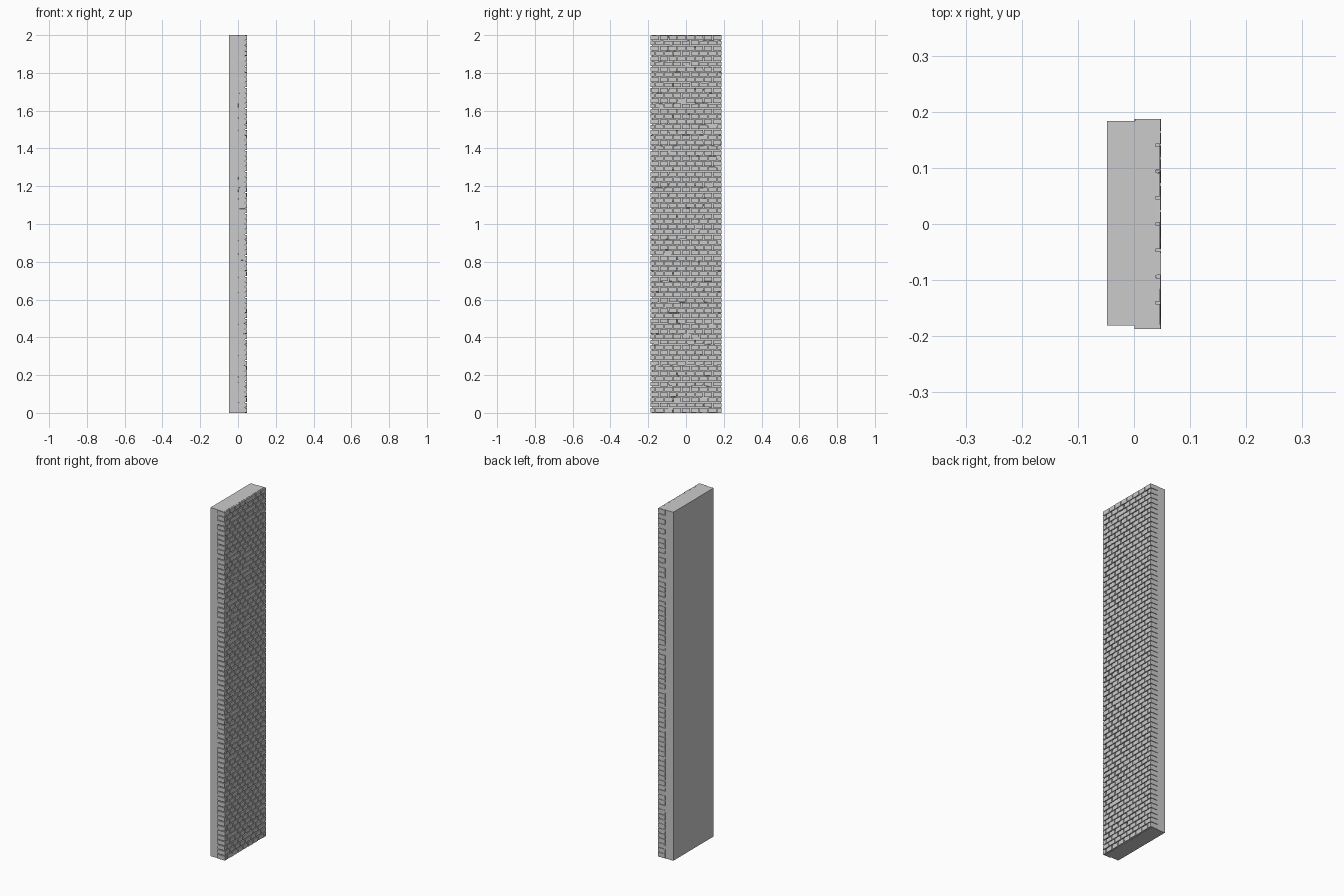
import bpy, bmesh, random

if "Cube" in bpy.data.objects:
    bpy.data.objects.remove(bpy.data.objects["Cube"])

random.seed(4)
ROWS, COLS = 72, 8
ROW_H = 2.0 / ROWS
Y0, Y1 = -0.187, 0.187
COL_W = (Y1 - Y0) / COLS
GAP = 0.0045          # mortar joint width
X_BACK, X_FACE = 0.001, 0.047
CORE_FACE = 0.038


def add_box(bm, lo, hi, jitter=0.0):
    verts = bmesh.ops.create_cube(bm, size=1.0)["verts"]
    for v in verts:
        for i in range(3):
            v.co[i] = (lo[i] if v.co[i] < 0 else hi[i]) + random.uniform(-jitter, jitter)


def make_object(name, bm):
    mesh = bpy.data.meshes.new(name)
    bm.to_mesh(mesh)
    bm.free()
    obj = bpy.data.objects.new(name, mesh)
    bpy.context.collection.objects.link(obj)
    return obj


# Plain mortar slab behind the bricks
bm = bmesh.new()
add_box(bm, (-0.0485, -0.181, 0), (CORE_FACE, 0.184, 2))
make_object("wall_core", bm)

# Running-bond brick facing, corner bricks returning along the sides
bm = bmesh.new()
for r in range(ROWS):
    z0, z1 = r * ROW_H + GAP / 2, (r + 1) * ROW_H - GAP / 2
    if r == 0:
        z0 = 0.001
    if r == ROWS - 1:
        z1 = 1.999
    if r % 2:
        joints = [Y0 + i * COL_W for i in range(COLS + 1)]
    else:
        joints = [Y0] + [Y0 + (i + 0.5) * COL_W for i in range(COLS)] + [Y1]
    for i, (a, b) in enumerate(zip(joints, joints[1:])):
        first, last = i == 0, i == len(joints) - 2
        a += 0 if first else GAP / 2
        b -= 0 if last else GAP / 2
        back = X_BACK if first or last else CORE_FACE - 0.012
        face = X_FACE + random.uniform(-0.0008, 0.0005)
        add_box(bm, (back, a, z0), (face, b, z1), 0.0005)
for v in bm.verts:
    v.co.z = min(2.0, max(0.0, v.co.z))
make_object("brick_facing", bm)
